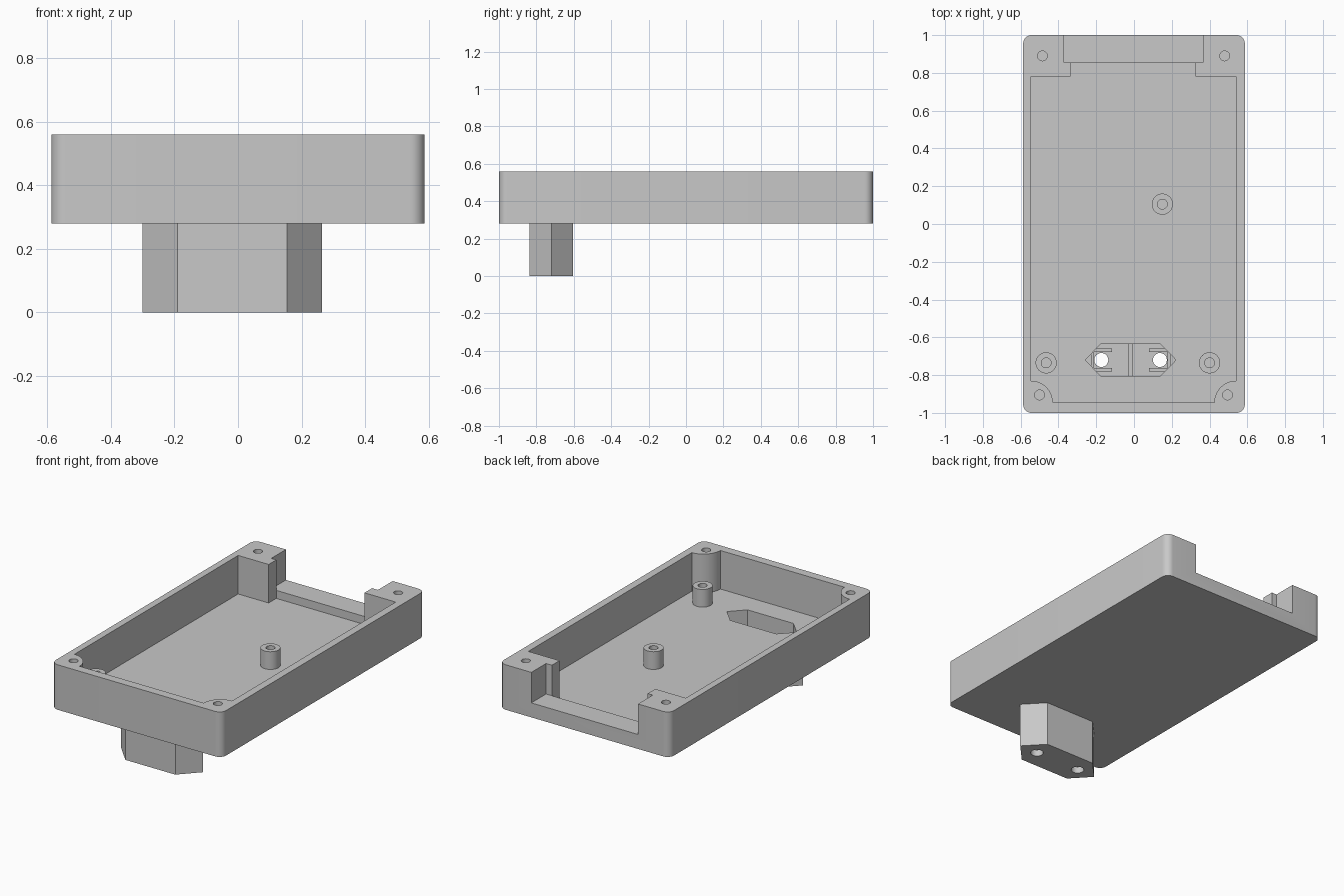
import bpy, bmesh
from math import cos, sin, pi, radians

cube = bpy.data.objects.get("Cube")
if cube:
    bpy.data.objects.remove(cube, do_unlink=True)

grey = bpy.data.materials.new("plain grey")
grey.use_nodes = True
colour = (0.58, 0.58, 0.58, 1)
grey.diffuse_color = colour
grey.node_tree.nodes["Principled BSDF"].inputs["Base Color"].default_value = colour

# Heights
BOTTOM, FLOOR, SILL, RIM, ABOVE = 0.28, 0.32, 0.37, 0.56, 0.7
POST_TOP, SOCKET_FLOOR = 0.43, 0.04
# Socket block centre
SX, SY = -0.018, -0.72


def arc(cx, cy, r, start, end, steps=10):
    return [(cx + r * cos(start + (end - start) * i / steps),
             cy + r * sin(start + (end - start) * i / steps)) for i in range(steps + 1)]


def circle(cx, cy, r):
    return arc(cx, cy, r, 0, 2 * pi, 32)[:-1]


def rect(x0, x1, y0, y1):
    return [(x0, y0), (x1, y0), (x1, y1), (x0, y1)]


def long_hexagon(half_length, flat, half_width):
    return [(SX + x, SY + y) for x, y in (
        (half_length, 0), (flat, half_width), (-flat, half_width),
        (-half_length, 0), (-flat, -half_width), (flat, -half_width))]


def prism(name, outline, z0, z1):
    """Extrude a flat outline between two heights."""
    bm = bmesh.new()
    face = bm.faces.new([bm.verts.new((x, y, z0)) for x, y in outline])
    side = bmesh.ops.extrude_face_region(bm, geom=[face])["geom"]
    bmesh.ops.translate(bm, vec=(0, 0, z1 - z0),
                        verts=[v for v in side if isinstance(v, bmesh.types.BMVert)])
    bmesh.ops.recalc_face_normals(bm, faces=bm.faces)
    mesh = bpy.data.meshes.new(name)
    bm.to_mesh(mesh)
    bm.free()
    mesh.materials.append(grey)
    obj = bpy.data.objects.new(name, mesh)
    bpy.context.collection.objects.link(obj)
    return obj


def combine(target, tool, operation):
    """Apply a boolean and discard the tool."""
    mod = target.modifiers.new("cut", "BOOLEAN")
    mod.operation, mod.solver, mod.object = operation, "EXACT", tool
    graph = bpy.context.evaluated_depsgraph_get()
    mesh = bpy.data.meshes.new_from_object(target.evaluated_get(graph))
    target.modifiers.clear()
    target.data = mesh
    bpy.data.objects.remove(tool, do_unlink=True)


def cut(target, outline, z0, z1):
    combine(target, prism("cutter", outline, z0, z1), "DIFFERENCE")


# Tray with rounded upright edges
r = 0.045
outer = []
for i, (sx, sy) in enumerate(((1, 1), (-1, 1), (-1, -1), (1, -1))):
    outer += arc(sx * (0.587 - r), sy * (1 - r), r, i * pi / 2, (i + 1) * pi / 2, 8)
tray = prism("tray", outer, BOTTOM, RIM)

# Socket block under the tray
combine(tray, prism("socket", long_hexagon(0.282, 0.172, 0.117), 0, BOTTOM + 0.02), "UNION")

# Main cavity, leaving quarter-round front corner pillars and square back ones
cavity = [(0.54, 0.78), (0.325, 0.78), (0.325, 0.855),
          (-0.335, 0.855), (-0.335, 0.78), (-0.545, 0.78)]
cavity += arc(-0.545, -0.945, 0.115, pi / 2, 0)
cavity += arc(0.54, -0.945, 0.115, pi, pi / 2)
cut(tray, cavity, FLOOR, ABOVE)

# Opening in the back wall, above a low sill
cut(tray, rect(-0.37, 0.365, 0.855, 1.1), SILL, ABOVE)

# Screw holes in the four corners
for x, y in ((-0.485, 0.89), (0.48, 0.89), (-0.5, -0.905), (0.495, -0.905)):
    cut(tray, circle(x, y, 0.026), FLOOR, ABOVE)

# Socket recess and its two through holes
cut(tray, long_hexagon(0.24, 0.158, 0.085), SOCKET_FLOOR, ABOVE)
for side in (-1, 1):
    cut(tray, circle(SX + side * 0.155, SY, 0.037), -0.1, 0.1)
parts = [tray]

# Hollow standoffs on the floor
for name, x, y in (("middle", 0.15, 0.105), ("front_right", -0.465, -0.735),
                   ("front_left", 0.4, -0.735)):
    post = prism(name + "_standoff", circle(x, y, 0.056), FLOOR - 0.01, POST_TOP)
    cut(post, circle(x, y, 0.026), FLOOR, ABOVE)
    parts.append(post)

# Divider and holders inside the socket
parts.append(prism("socket_divider", rect(SX - 0.013, SX + 0.013, SY - 0.087, SY + 0.087),
                   SOCKET_FLOOR - 0.01, 0.16))
for side, name in ((-1, "right"), (1, "left")):
    bracket = [(0.098, 0.06), (0.195, 0.06), (0.21, 0.045), (0.21, -0.045),
               (0.195, -0.06), (0.098, -0.06), (0.098, -0.043), (0.195, -0.043),
               (0.195, 0.043), (0.098, 0.043)]
    parts.append(prism(name + "_contact_holder",
                       [(SX + side * x, SY + y) for x, y in bracket],
                       SOCKET_FLOOR - 0.01, 0.16))

# Smooth the round walls only
bpy.ops.object.select_all(action="DESELECT")
for part in parts:
    part.select_set(True)
bpy.context.view_layer.objects.active = tray
bpy.ops.object.shade_smooth_by_angle(angle=radians(30))
